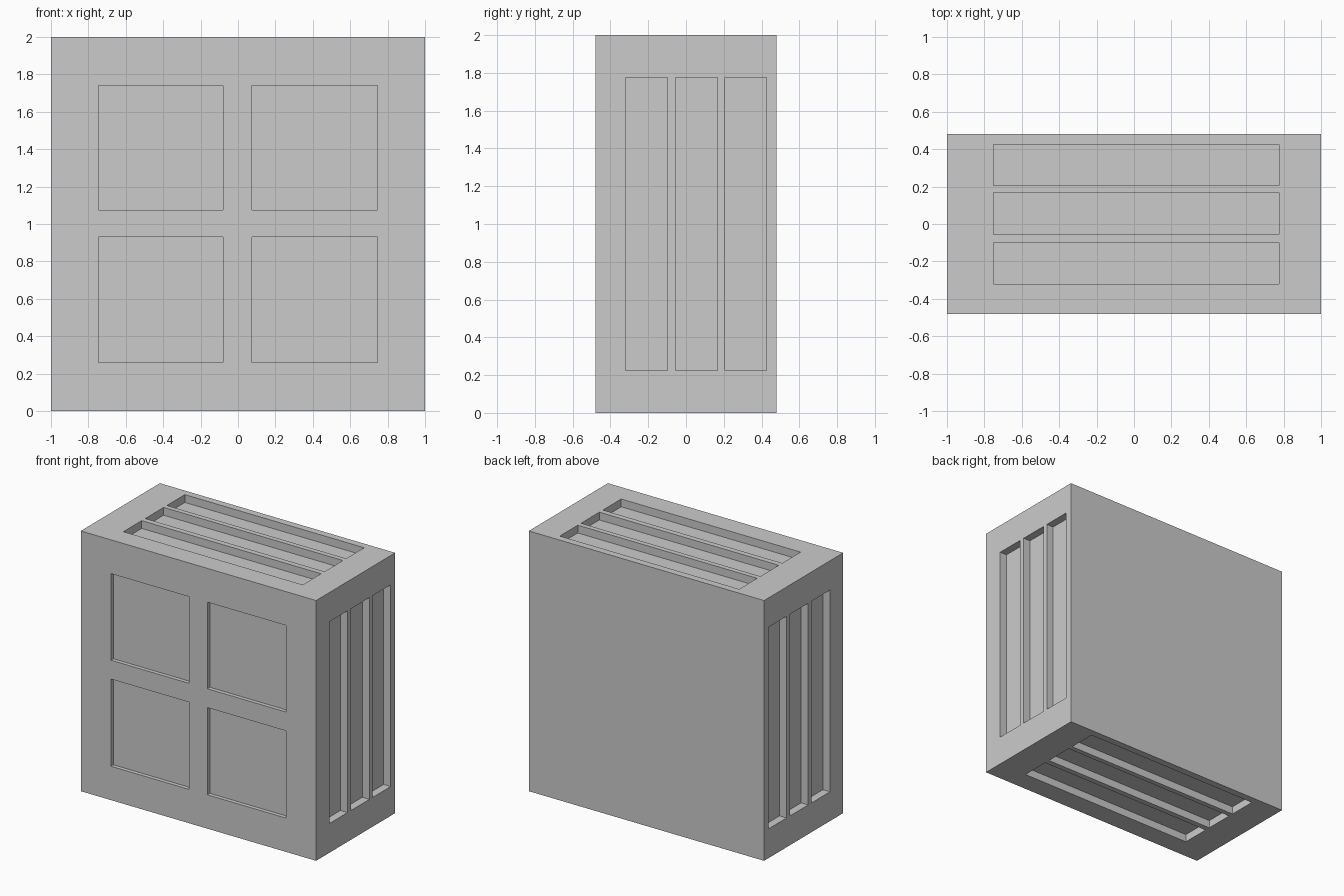
import bpy, bmesh
from mathutils import Matrix, Vector

if "Cube" in bpy.data.objects:
    bpy.data.objects.remove(bpy.data.objects["Cube"])


def add_box(bm, lo, hi):
    lo, hi = Vector(lo), Vector(hi)
    bmesh.ops.create_cube(bm, size=1, matrix=Matrix.Translation((lo + hi) / 2)
                          @ Matrix.Diagonal((*(hi - lo), 1)))


def make_object(name, bm):
    mesh = bpy.data.meshes.new(name)
    bm.to_mesh(mesh)
    bm.free()
    obj = bpy.data.objects.new(name, mesh)
    bpy.context.collection.objects.link(obj)
    return obj


# Solid body
bm = bmesh.new()
add_box(bm, (-1, -0.48, 0), (1, 0.48, 2))
body = make_object("panelled_block", bm)

# All recesses as one cutter
panel_depth, slot_depth, over = 0.03, 0.06, 0.1
bm = bmesh.new()

# Four square front panels
for x0, x1 in ((-0.745, -0.08), (0.075, 0.745)):
    for z0, z1 in ((0.26, 0.93), (1.075, 1.74)):
        add_box(bm, (x0, -0.48 - over, z0), (x1, -0.48 + panel_depth, z1))

# Three slots on each side, the top and the bottom
for y0, y1 in ((-0.32, -0.098), (-0.055, 0.168), (0.207, 0.425)):
    add_box(bm, (1 - slot_depth, y0, 0.225), (1 + over, y1, 1.775))
    add_box(bm, (-1 - over, y0, 0.225), (-1 + slot_depth, y1, 1.775))
    add_box(bm, (-0.75, y0, 2 - slot_depth), (0.775, y1, 2 + over))
    add_box(bm, (-0.76, y0, -over), (0.76, y1, slot_depth))
cutter = make_object("recess_cutter", bm)
cutter.hide_render = True

# Carve the recesses and discard the cutter
mod = body.modifiers.new("recesses", 'BOOLEAN')
mod.operation = 'DIFFERENCE'
mod.solver = 'EXACT'
mod.object = cutter
bpy.context.view_layer.objects.active = body
body.select_set(True)
bpy.ops.object.modifier_apply(modifier=mod.name)
bpy.data.objects.remove(cutter)
